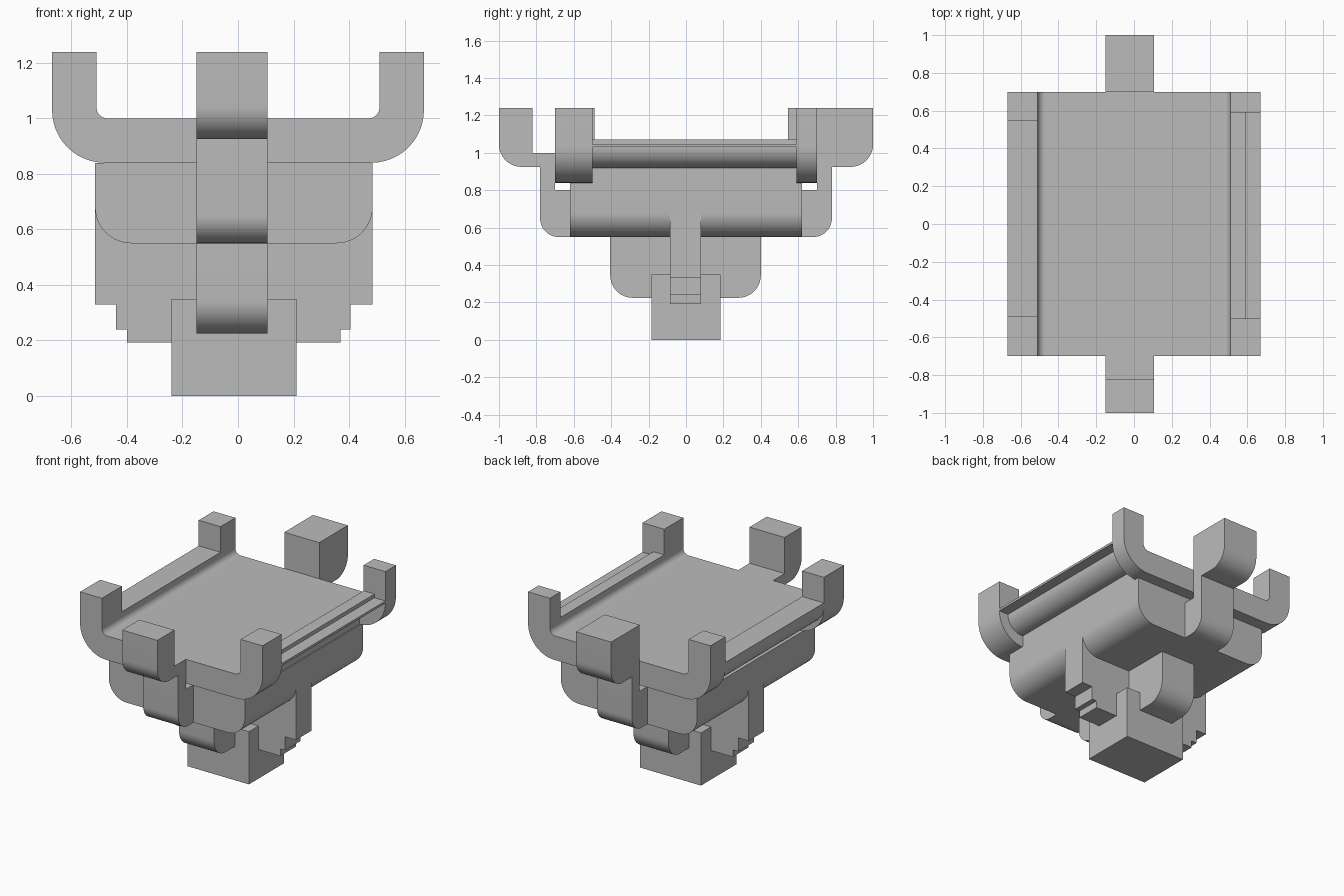
import bpy, bmesh, math
from mathutils import Vector

if "Cube" in bpy.data.objects:
    bpy.data.objects.remove(bpy.data.objects["Cube"], do_unlink=True)

grey = bpy.data.materials.new("plain grey")
grey.use_nodes = True
COLOUR = (0.5, 0.5, 0.5, 1)
grey.diffuse_color = COLOUR
grey.node_tree.nodes["Principled BSDF"].inputs["Base Color"].default_value = COLOUR


def rounded(points, steps=12):
    """Turn (u, v, radius) entries into quarter-round corners."""
    out = []
    n = len(points)
    for i, p in enumerate(points):
        c = Vector(p[:2])
        if len(p) == 2:
            out.append(c)
            continue
        r = p[2]
        to_prev = (Vector(points[i - 1][:2]) - c).normalized()
        to_next = (Vector(points[(i + 1) % n][:2]) - c).normalized()
        centre = c + r * (to_prev + to_next)
        for k in range(steps + 1):
            a = math.pi / 2 * k / steps
            out.append(centre - r * (to_next * math.cos(a) + to_prev * math.sin(a)))
    return out


def prism(name, points, axis, start, end, sign=1):
    """Extrude a (horizontal, z) profile along x or y."""
    bm = bmesh.new()
    verts = []
    for u, v in rounded(points):
        co = (sign * u, start, v) if axis == "y" else (start, sign * u, v)
        verts.append(bm.verts.new(co))
    face = bm.faces.new(verts)
    new = bmesh.ops.extrude_face_region(bm, geom=[face])["geom"]
    shift = Vector((0, end - start, 0)) if axis == "y" else Vector((end - start, 0, 0))
    bmesh.ops.translate(bm, vec=shift, verts=[g for g in new if isinstance(g, bmesh.types.BMVert)])
    bmesh.ops.recalc_face_normals(bm, faces=bm.faces)
    mesh = bpy.data.meshes.new(name)
    bm.to_mesh(mesh)
    bm.free()
    mesh.materials.append(grey)
    obj = bpy.data.objects.new(name, mesh)
    bpy.context.collection.objects.link(obj)
    bpy.ops.object.select_all(action="DESELECT")
    obj.select_set(True)
    bpy.context.view_layer.objects.active = obj
    bpy.ops.object.shade_smooth_by_angle(angle=math.radians(30))
    return obj


def rect(u0, u1, v0, v1):
    return [(u0, v0), (u1, v0), (u1, v1), (u0, v1)]


# Tray floor with upturned corner posts
prism("tray_floor", rect(-0.47, 0.47, 0.84, 1.0), "y", -0.7, 0.7)
inner = [(0.51, 1.0, 0.04), (0.47, 1.0)]
post = [(0.47, 0.84), (0.67, 0.84, 0.19), (0.67, 1.24), (0.51, 1.24)] + inner
prism("front_left_post", post, "y", -0.7, -0.5)
prism("back_left_post", post, "y", 0.59, 0.7)
prism("front_right_post", post, "y", -0.7, -0.49, -1)
prism("back_right_post", post, "y", 0.545, 0.7, -1)

# Side rails between the posts; the left one carries a thin lip
root = [(0.47, 0.84), (0.48, 0.84), (0.48, 0.92)]
left_rail = root + [(0.6, 0.92, 0.11), (0.6, 1.03), (0.67, 1.03), (0.67, 1.045),
                    (0.59, 1.045), (0.59, 1.07), (0.51, 1.07)] + inner
right_rail = root + [(0.67, 0.92, 0.12), (0.67, 1.07), (0.51, 1.07)] + inner
prism("left_rail", left_rail, "y", -0.5, 0.59)
prism("right_rail", right_rail, "y", -0.49, 0.545, -1)

# Rounded body under the tray
prism("body", [(-0.515, 0.84), (-0.515, 0.55, 0.13), (0.485, 0.55, 0.13), (0.485, 0.84)],
      "y", -0.62, 0.62)

# Front and back hooks
HOOK_X = (-0.15, 0.107)
hook = [(0.7, 0.8), (0.62, 0.8), (0.62, 0.55), (0.78, 0.55, 0.1), (0.78, 0.925),
        (1.0, 0.925, 0.12), (1.0, 1.24)]
prism("front_hook", hook + [(0.82, 1.24), (0.82, 1.0), (0.7, 1.0)], "x", *HOOK_X, -1)
prism("back_hook", hook + [(0.7, 1.24)], "x", *HOOK_X)

# Lower keel running front to back
prism("keel", [(-0.405, 0.55), (-0.405, 0.225, 0.12), (0.4, 0.225, 0.12), (0.4, 0.55)],
      "x", *HOOK_X)

# Stepped cross wall
prism("cross_wall", [(-0.515, 0.7), (-0.515, 0.33), (-0.44, 0.33), (-0.44, 0.24),
                     (-0.4, 0.24), (-0.4, 0.193), (0.37, 0.193), (0.37, 0.24),
                     (0.405, 0.24), (0.405, 0.33), (0.485, 0.33), (0.485, 0.7)],
      "y", -0.085, 0.08)

# Square foot
prism("foot", rect(-0.24, 0.21, 0.0, 0.35), "y", -0.185, 0.185)
